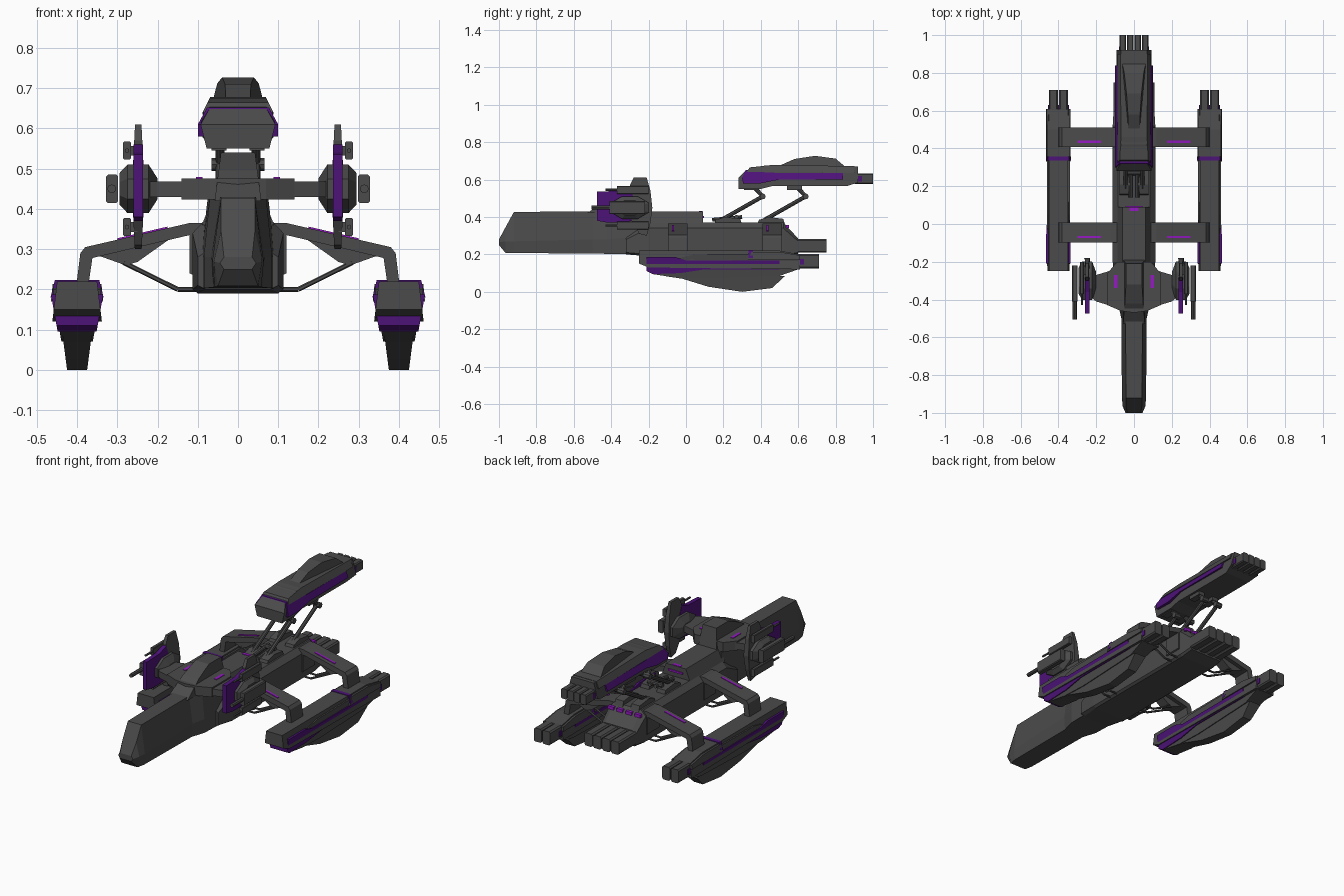
import bpy, bmesh, math
from mathutils import Vector


def material(name, rgb):
    m = bpy.data.materials.new(name)
    m.diffuse_color = (*rgb, 1)
    return m


GREY = material("gunmetal grey", (0.07, 0.07, 0.07))
PURPLE = material("deep purple", (0.075, 0.006, 0.19))
GLOW = material("bright violet", (0.3, 0.01, 0.55))


def finish(name, bm, mat, mirror):
    bmesh.ops.recalc_face_normals(bm, faces=bm.faces)
    me = bpy.data.meshes.new(name)
    bm.to_mesh(me)
    bm.free()
    me.materials.append(mat)
    ob = bpy.data.objects.new(name, me)
    bpy.context.collection.objects.link(ob)
    if mirror:
        ob.modifiers.new("mirror", 'MIRROR')
    return ob


def skin(name, mat, rings, mirror=False):
    """Bridge equal-length rings of points and cap both ends."""
    bm = bmesh.new()
    vs = [[bm.verts.new(p) for p in r] for r in rings]
    n = len(vs[0])
    for a, b in zip(vs, vs[1:]):
        for i in range(n):
            bm.faces.new((a[i], a[(i + 1) % n], b[(i + 1) % n], b[i]))
    bm.faces.new(vs[0])
    bm.faces.new(vs[-1])
    return finish(name, bm, mat, mirror)


def side(name, mat, pts, width, cx=0, mirror=None):
    """Side (y, z) profile; half width is a function of (y, z)."""
    rings = [[(cx + s * width(y, z), y, z) for y, z in pts] for s in (-1, 1)]
    return skin(name, mat, rings, cx != 0)


def plan(name, mat, pts, z0, z1, mirror=True):
    return skin(name, mat, [[(x, y, z) for x, y in pts] for z in (z0, z1)], mirror)


def front(name, mat, pts, y0, y1, mirror=True):
    return skin(name, mat, [[(x, y, z) for x, z in pts] for y in (y0, y1)], mirror)


def loft(name, mat, sections):
    """Sections along y, each a half outline (x, z) that is mirrored."""
    return skin(name, mat, [[(x, y, z) for x, z in h] + [(-x, y, z) for x, z in h[::-1]]
                            for y, h in sections])


def box(name, mat, x0, x1, y0, y1, z0, z1, mirror=True):
    return front(name, mat, [(x0, z0), (x1, z0), (x1, z1), (x0, z1)], y0, y1, mirror)


def barrel(name, x, y0, y1, z, w, h):
    """Chamfered square thruster or gun barrel."""
    c = min(w, h) * 0.3
    pts = [(x + a * (w - p), z + b * (h - q)) for a, b, p, q in
           [(1, 1, c, 0), (1, 1, 0, c), (1, -1, 0, c), (1, -1, c, 0),
            (-1, -1, c, 0), (-1, -1, 0, c), (-1, 1, 0, c), (-1, 1, c, 0)]]
    front(name, GREY, pts, y0, y1)


def rod(name, p, q, r, sides=8, mirror=True):
    p, q = Vector(p), Vector(q)
    d = q - p
    bm = bmesh.new()
    mat = d.to_track_quat('Z', 'Y').to_matrix().to_4x4()
    mat.translation = (p + q) / 2
    bmesh.ops.create_cone(bm, cap_ends=True, segments=sides, radius1=r, radius2=r,
                          depth=d.length, matrix=mat)
    return finish(name, bm, GREY, mirror)


# Nose and main hull
loft("nose", GREY, [
    (-1.0, [(0.035, 0.25), (0.045, 0.265), (0.035, 0.28)]),
    (-0.965, [(0.05, 0.208), (0.06, 0.27), (0.042, 0.345)]),
    (-0.92, [(0.058, 0.207), (0.064, 0.27), (0.042, 0.427)]),
    (-0.5, [(0.062, 0.205), (0.067, 0.28), (0.045, 0.43)]),
    (-0.42, [(0.085, 0.203), (0.085, 0.28), (0.07, 0.43)]),
    (-0.2, [(0.09, 0.2), (0.09, 0.3), (0.075, 0.43)])])
loft("main_hull", GREY, [
    (-0.32, [(0.08, 0.2), (0.1, 0.21), (0.1, 0.28), (0.07, 0.3)]),
    (-0.2, [(0.1, 0.19), (0.113, 0.2), (0.113, 0.34), (0.085, 0.37)]),
    (0.52, [(0.1, 0.19), (0.113, 0.2), (0.113, 0.34), (0.085, 0.37)]),
    (0.6, [(0.1, 0.2), (0.108, 0.21), (0.108, 0.27), (0.085, 0.285)])])
side("spine_fairing", GREY, [(-0.22, 0.36), (-0.22, 0.43), (0.09, 0.43), (0.09, 0.36)],
     lambda y, z: 0.09 - (z - 0.36) * 0.4)
side("bridge", GREY, [(-0.53, 0.42), (-0.42, 0.495), (-0.32, 0.54), (-0.21, 0.54), (-0.19, 0.42)],
     lambda y, z: 0.058 - (z - 0.42) * 0.13)
for i, x in enumerate((0.028, 0.083)):
    barrel(f"main_thruster_{i}", x, 0.58, 0.75, 0.245, 0.025, 0.036)
    box(f"deck_light_{i}", GLOW, x - 0.018, x + 0.018, 0.535, 0.552, 0.34, 0.357)
box("spine_light", GLOW, -0.045, 0.045, 0.085, 0.096, 0.395, 0.405, False)
box("spine_light_center", GLOW, -0.025, 0.025, 0.07, 0.088, 0.428, 0.433, False)
box("bridge_light", GLOW, 0.088, 0.105, -0.34, -0.27, 0.474, 0.479)

# Deck mounts and folding legs for the raised pod
for i, y in enumerate((0.15, 0.38)):
    side(f"deck_mount_{i}", GREY, [(y, 0.36), (y + 0.01, 0.385), (y + 0.06, 0.4),
                                   (y + 0.14, 0.39), (y + 0.15, 0.36)],
         lambda y, z: 0.026, 0.05)
    rod(f"lower_leg_{i}", (0.045, y + 0.04, 0.385), (0.045, y + 0.26, 0.51), 0.011)
    rod(f"upper_leg_{i}", (0.045, y + 0.26, 0.51), (0.045, y + 0.2, 0.575), 0.011)
    rod(f"leg_pivot_{i}", (0.028, y + 0.26, 0.51), (0.066, y + 0.26, 0.51), 0.016)
    box(f"leg_foot_{i}", GREY, 0.028, 0.066, y + 0.16, y + 0.24, 0.545, 0.585)
rod("deck_rail", (0.018, 0.14, 0.385), (0.018, 0.3, 0.4), 0.01)
rod("deck_crossbar", (-0.045, 0.27, 0.4), (0.045, 0.27, 0.4), 0.012, 8, False)

# Raised dorsal pod
side("raised_pod", GREY, [(0.28, 0.55), (0.28, 0.61), (0.32, 0.65), (0.42, 0.675), (0.92, 0.67),
                          (0.92, 0.585), (0.86, 0.565), (0.46, 0.565), (0.4, 0.55)],
     lambda y, z: 0.078 if z < 0.58 else 0.093 if z < 0.63 else 0.07)
side("raised_pod_band", PURPLE, [(0.305, 0.58), (0.3, 0.61), (0.32, 0.652), (0.39, 0.655),
                                 (0.48, 0.635), (0.84, 0.635), (0.84, 0.6), (0.5, 0.6), (0.4, 0.58)],
     lambda y, z: min(0.1, 0.1 - (z - 0.61) * 0.55))
side("raised_pod_deck", GREY, [(0.325, 0.64), (0.34, 0.665), (0.46, 0.678), (0.9, 0.672), (0.9, 0.635)],
     lambda y, z: 0.088 - max(0, z - 0.64) * 0.5)
side("raised_pod_ridge", GREY, [(0.49, 0.67), (0.58, 0.71), (0.69, 0.727), (0.8, 0.712), (0.85, 0.67)],
     lambda y, z: 0.03 + (y - 0.49) * 0.09 - (z - 0.67) * 0.15)
for i, x in enumerate((0.02, 0.06)):
    barrel(f"raised_thruster_{i}", x, 0.9, 1.0, 0.605, 0.018, 0.028)
box("raised_pod_side_light", PURPLE, 0.07, 0.08, 0.92, 0.94, 0.59, 0.62)

# Outrigger pods
C = 0.4
side("outrigger_top", GREY, [(-0.25, 0.15), (-0.25, 0.22), (0.5, 0.22), (0.61, 0.2),
                             (0.61, 0.12), (-0.2, 0.13)],
     lambda y, z: 0.058 - (z - 0.15) * 0.12, C)
side("outrigger_band", PURPLE, [(-0.21, 0.11), (-0.21, 0.187), (-0.06, 0.187), (0.0, 0.168),
                                (0.5, 0.168), (0.5, 0.12), (0.1, 0.12), (-0.03, 0.1), (-0.18, 0.095)],
     lambda y, z: 0.065 - (0.187 - z) * 0.18, C)
side("outrigger_shell", GREY, [(-0.02, 0.185), (0.05, 0.2), (0.5, 0.205), (0.6, 0.185), (0.6, 0.12),
                               (0.5, 0.085), (0.1, 0.07), (-0.05, 0.075), (-0.18, 0.095), (-0.1, 0.12)],
     lambda y, z: 0.06 - max(0, 0.187 - z) * 0.18, C)
side("outrigger_tail_shell", GREY, [(0.33, 0.17), (0.35, 0.213), (0.5, 0.213), (0.61, 0.195), (0.61, 0.17)],
     lambda y, z: 0.065 - (z - 0.17) * 0.1, C)
side("outrigger_top_stripe", PURPLE, [(0.335, 0.18), (0.335, 0.223), (0.357, 0.223), (0.357, 0.18)],
     lambda y, z: 0.066 - (z - 0.18) * 0.25, C)
side("outrigger_belly", GREY, [(-0.12, 0.085), (-0.02, 0.07), (0.12, 0.027), (0.3, 0.0), (0.46, 0.02),
                               (0.53, 0.085)],
     lambda y, z: 0.025 + z * 0.13, C)
for i, x in enumerate((C - 0.027, C + 0.027)):
    barrel(f"outrigger_thruster_{i}", x, 0.58, 0.71, 0.163, 0.024, 0.038)
box("outrigger_light", PURPLE, C - 0.055, C + 0.055, 0.6, 0.63, 0.145, 0.175)

# Outrigger struts with gussets, braces and light strips
for i, y in enumerate((-0.045, 0.46)):
    a, b = y - 0.052, y + 0.052
    front(f"strut_{i}", GREY, [(0.08, 0.365), (0.12, 0.365), (0.38, 0.305), (0.392, 0.29), (0.402, 0.21),
                               (0.372, 0.21), (0.362, 0.278), (0.12, 0.335), (0.08, 0.335)], a, b)
    front(f"strut_root_{i}", GREY, [(0.1, 0.35), (0.12, 0.34), (0.12, 0.24), (0.1, 0.23)], a, b)
    front(f"strut_gusset_{i}", GREY, [(0.17, 0.325), (0.35, 0.285), (0.28, 0.26), (0.25, 0.268)],
          y - 0.03, y + 0.03)
    for j, yy in enumerate((y - 0.025, y + 0.025)):
        rod(f"brace_low_{i}{j}", (0.1, yy, 0.2), (0.15, yy, 0.2), 0.006, 6)
        rod(f"brace_{i}{j}", (0.15, yy, 0.2), (0.285, yy, 0.267), 0.006, 6)
    front(f"strut_light_{i}", GLOW, [(0.175, 0.345), (0.175, 0.356), (0.3, 0.327), (0.3, 0.316)],
          y - 0.03, y - 0.018)

# Weapon arms beside the bridge
plan("arm_shoulder", GREY, [(0, -0.47), (0.07, -0.46), (0.14, -0.43), (0.14, -0.26), (0.09, -0.2), (0, -0.2)],
     0.423, 0.476)
plan("arm", GREY, [(0.1, -0.44), (0.2, -0.41), (0.25, -0.37), (0.25, -0.25), (0.2, -0.27), (0.1, -0.24)],
     0.43, 0.468)
# Octagonal hub, narrower on the outside
hub = lambda r, x: [(x, -0.3 + 1.7 * r * math.cos(a), 0.45 + r * math.sin(a))
                    for a in [math.pi / 8 + k * math.pi / 4 for k in range(8)]]
skin("arm_hub", GREY, [hub(0.028, 0.2), hub(0.065, 0.222), hub(0.065, 0.275), hub(0.042, 0.295)], True)
skin("weapon_fin", GREY, [[(0.248 + s * (0.016 - abs(z - 0.45) * 0.05), y, z) for y, z in
     [(-0.3, 0.57), (-0.28, 0.61), (-0.21, 0.61), (-0.19, 0.54), (-0.18, 0.45), (-0.19, 0.37),
      (-0.21, 0.3), (-0.25, 0.31), (-0.29, 0.38)]] for s in (-1, 1)], True)
side("weapon_shield", PURPLE, [(-0.475, 0.38), (-0.475, 0.535), (-0.36, 0.54), (-0.3, 0.56), (-0.28, 0.5),
                               (-0.28, 0.38), (-0.36, 0.37), (-0.42, 0.37)],
     lambda y, z: 0.012, 0.248)
barrel("outer_gun", 0.313, -0.41, -0.22, 0.45, 0.015, 0.035)
rod("outer_gun_barrel", (0.314, -0.505, 0.45), (0.314, -0.4, 0.45), 0.011)
for n, z in (("upper", 0.545), ("lower", 0.355)):
    barrel(n + "_gun", 0.276, -0.37, -0.2, z, 0.01, 0.022)
    rod(n + "_gun_barrel", (0.276, -0.43, z), (0.276, -0.36, z), 0.006, 6)
    box(n + "_gun_bracket", GREY, 0.25, 0.272, -0.27, -0.22, z - 0.012, z + 0.012)
